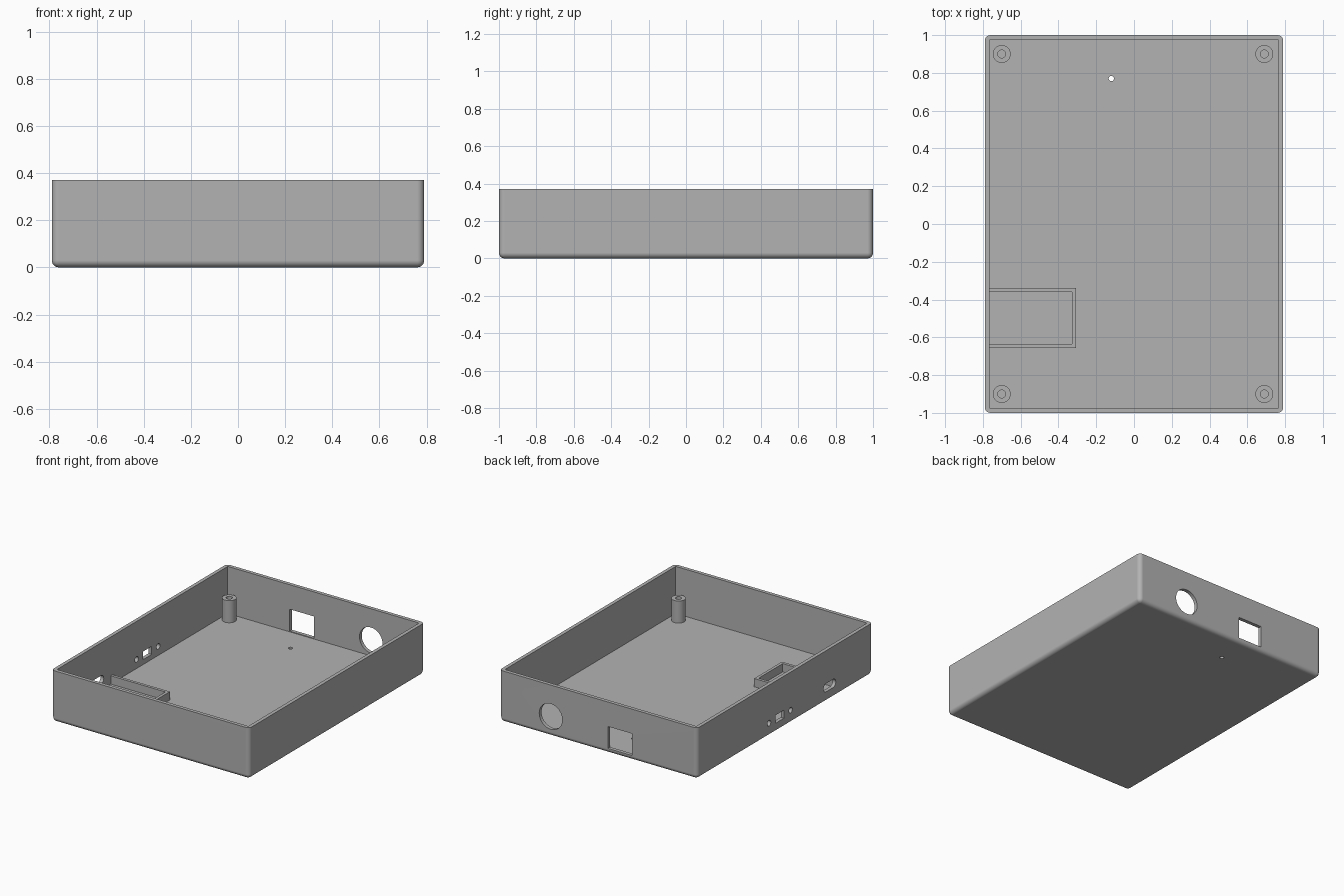
import bpy, bmesh, math
from mathutils import Matrix, Vector

cube = bpy.data.objects.get("Cube")
if cube:
    bpy.data.objects.remove(cube, do_unlink=True)

HX, HY, TOP = 0.79, 1.0, 0.37      # outer half sizes and height
WALL, FLOOR = 0.026, 0.03

grey = bpy.data.materials.new("plain grey")
grey.use_nodes = True
colour = (0.45, 0.45, 0.45, 1)
grey.diffuse_color = colour
grey.node_tree.nodes["Principled BSDF"].inputs["Base Color"].default_value = colour


def make(name, bm):
    bmesh.ops.recalc_face_normals(bm, faces=bm.faces)
    mesh = bpy.data.meshes.new(name)
    bm.to_mesh(mesh)
    bm.free()
    mesh.materials.append(grey)
    obj = bpy.data.objects.new(name, mesh)
    bpy.context.collection.objects.link(obj)
    return obj


def box_bm(lo, hi):
    bm = bmesh.new()
    lo, hi = Vector(lo), Vector(hi)
    matrix = Matrix.Translation((lo + hi) / 2) @ Matrix.Diagonal((*(hi - lo), 1))
    bmesh.ops.create_cube(bm, size=1, matrix=matrix)
    return bm


def box(name, lo, hi):
    return make(name, box_bm(lo, hi))


def rod(name, centre, radius, axis, depth=0.2):
    bm = bmesh.new()
    turn = Vector((0, 0, 1)).rotation_difference(Vector(axis)).to_matrix().to_4x4()
    bmesh.ops.create_cone(bm, cap_ends=True, segments=48, radius1=radius, radius2=radius,
                          depth=depth, matrix=Matrix.Translation(centre) @ turn)
    return make(name, bm)


def activate(obj):
    bpy.ops.object.select_all(action='DESELECT')
    obj.select_set(True)
    bpy.context.view_layer.objects.active = obj


def cut(obj, cutter):
    activate(obj)
    mod = obj.modifiers.new("cut", 'BOOLEAN')
    mod.operation = 'DIFFERENCE'
    mod.solver = 'EXACT'
    mod.object = cutter
    bpy.ops.object.modifier_apply(modifier=mod.name)
    bpy.data.objects.remove(cutter, do_unlink=True)


def smooth(obj):
    activate(obj)
    bpy.ops.object.shade_smooth_by_angle(angle=math.radians(30))
    mod = obj.modifiers.new("even normals", 'WEIGHTED_NORMAL')
    mod.keep_sharp = True


# Open tray: rounded bottom and upright edges, square rim
bm = box_bm((-HX, -HY, 0), (HX, HY, TOP))
rounded = [e for e in bm.edges if min(v.co.z for v in e.verts) < 0.01]
bmesh.ops.bevel(bm, geom=rounded, offset=0.03, offset_type='OFFSET',
                segments=6, profile=0.5, affect='EDGES')
tray = make("tray", bm)
cut(tray, box("cavity", (WALL - HX, WALL - HY, FLOOR), (HX - WALL, HY - WALL, 1)))

# Back wall: round and rectangular openings
cut(tray, rod("round_opening", (0.38, HY, 0.143), 0.092, (0, 1, 0)))
cut(tray, box("square_opening", (-0.27, 0.9, 0.035), (-0.077, 1.1, 0.193)))

# Side wall: switch window with a screw hole either side
cut(tray, box("switch_window", (-0.9, 0.01, 0.066), (-0.7, 0.106, 0.124)))
for side in (-1, 1):
    cut(tray, rod("switch_hole", (-HX, 0.058 + side * 0.123, 0.095), 0.02, (1, 0, 0)))

# Side wall: rounded connector slot
bm = box_bm((-0.9, -0.58, 0.073), (-0.7, -0.44, 0.133))
along = [e for e in bm.edges if abs(e.verts[0].co.x - e.verts[1].co.x) > 0.1]
bmesh.ops.bevel(bm, geom=along, offset=0.0295, segments=8, profile=0.5, affect='EDGES')
cut(tray, make("connector_slot", bm))

# Small hole through the floor
cut(tray, rod("floor_hole", (-0.12, 0.77, 0), 0.014, (0, 0, 1)))
smooth(tray)

# Corner screw posts with blind holes
for x in (-0.70, 0.69):
    for y in (-0.9, 0.9):
        post = rod("screw_post", (x, y, 0.107), 0.047, (0, 0, 1), 0.166)
        cut(post, rod("screw_hole", (x, y, 0.15), 0.021, (0, 0, 1), 0.23))
        smooth(post)

# Three-sided fence around the connector
fence = box("connector_fence", (-HX + 0.02, -0.656, FLOOR - 0.01), (-0.307, -0.339, 0.09))
cut(fence, box("fence_gap", (-0.9, -0.635, 0), (-0.328, -0.36, 0.2)))
